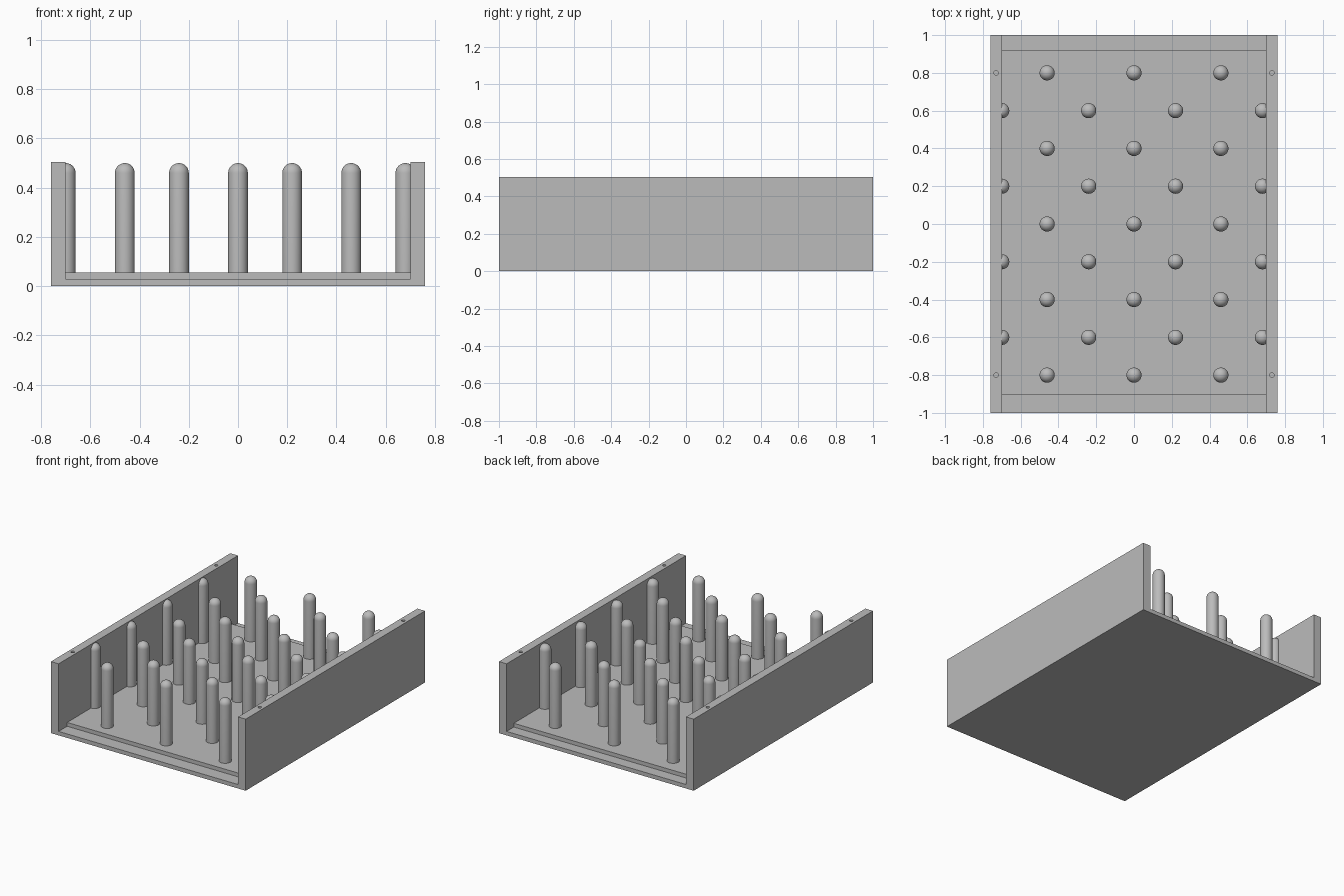
import bpy, bmesh, math
from mathutils import Vector

cube = bpy.data.objects.get("Cube")
if cube:
    bpy.data.objects.remove(cube, do_unlink=True)

grey = bpy.data.materials.new("plain grey")
grey.use_nodes = True
colour = (0.5, 0.5, 0.5, 1)
grey.diffuse_color = colour
grey.node_tree.nodes["Principled BSDF"].inputs["Base Color"].default_value = colour

WALL_X, INNER_X, WALL_TOP = 0.76, 0.70, 0.505
LEDGE_Z, FLOOR_Z = 0.028, 0.055
PEG_R, PEG_TOP = 0.04, 0.5


def finish(name, bm):
    """Turn a bmesh into a grey object."""
    bmesh.ops.recalc_face_normals(bm, faces=bm.faces[:])
    mesh = bpy.data.meshes.new(name)
    bm.to_mesh(mesh)
    bm.free()
    mesh.materials.append(grey)
    obj = bpy.data.objects.new(name, mesh)
    bpy.context.collection.objects.link(obj)
    return obj


# Tray: U-shaped section extruded along its length
half = [(0, WALL_X), (WALL_TOP, WALL_X), (WALL_TOP, INNER_X), (LEDGE_Z, INNER_X)]
section = [(x, z) for z, x in half] + [(-x, z) for z, x in reversed(half)]
bm = bmesh.new()
face = bm.faces.new([bm.verts.new((x, -1, z)) for x, z in section])
side = bmesh.ops.extrude_face_region(bm, geom=[face])
bmesh.ops.translate(bm, vec=(0, 2, 0),
                    verts=[v for v in side["geom"] if isinstance(v, bmesh.types.BMVert)])
tray = finish("tray", bm)

# Screw holes drilled in the tops of the walls
bm = bmesh.new()
for x in (-0.73, 0.73):
    for y in (-0.8, 0.8):
        made = bmesh.ops.create_cone(bm, cap_ends=True, segments=16,
                                     radius1=0.012, radius2=0.012, depth=0.2)
        bmesh.ops.translate(bm, vec=(x, y, WALL_TOP), verts=made["verts"])
drill = finish("hole_cutter", bm)
drill.hide_render = True
drill.hide_set(True)
drill.display_type = 'WIRE'
cut = tray.modifiers.new("screw holes", 'BOOLEAN')
cut.operation = 'DIFFERENCE'
cut.solver = 'EXACT'
cut.object = drill

# Raised floor panel, stopping short of both open ends
bm = bmesh.new()
bmesh.ops.create_cube(bm, size=1)
front, back = -0.905, 0.92
bmesh.ops.scale(bm, vec=(2 * INNER_X, back - front, FLOOR_Z - 0.02), verts=bm.verts)
bmesh.ops.translate(bm, vec=(0, (front + back) / 2, (FLOOR_Z + 0.02) / 2), verts=bm.verts)
finish("floor_panel", bm)

# Round-headed peg: profile spun about its axis
bm = bmesh.new()
steps = 8
shoulder = PEG_TOP - PEG_R
profile = [Vector((PEG_R, 0, FLOOR_Z - 0.01))]
for i in range(steps + 1):
    a = math.pi / 2 * i / steps
    profile.append(Vector((PEG_R * math.cos(a), 0, shoulder + PEG_R * math.sin(a))))
verts = [bm.verts.new(p) for p in profile]
edges = [bm.edges.new(pair) for pair in zip(verts, verts[1:])]
bmesh.ops.spin(bm, geom=verts + edges, cent=(0, 0, 0), axis=(0, 0, 1),
               angle=2 * math.pi, steps=32)
bmesh.ops.remove_doubles(bm, verts=bm.verts[:], dist=0.0005)
for f in bm.faces:
    f.smooth = True
peg = finish("peg", bm)

# Staggered rows: three pegs, then four reaching into the walls
spots = []
for row in range(9):
    columns = (-0.70, -0.24, 0.22, 0.68) if row % 2 else (-0.46, 0, 0.46)
    spots += [(x, -0.8 + 0.2 * row, 0) for x in columns]
peg.location = spots[0]
for spot in spots[1:]:
    twin = peg.copy()
    twin.location = spot
    bpy.context.collection.objects.link(twin)
